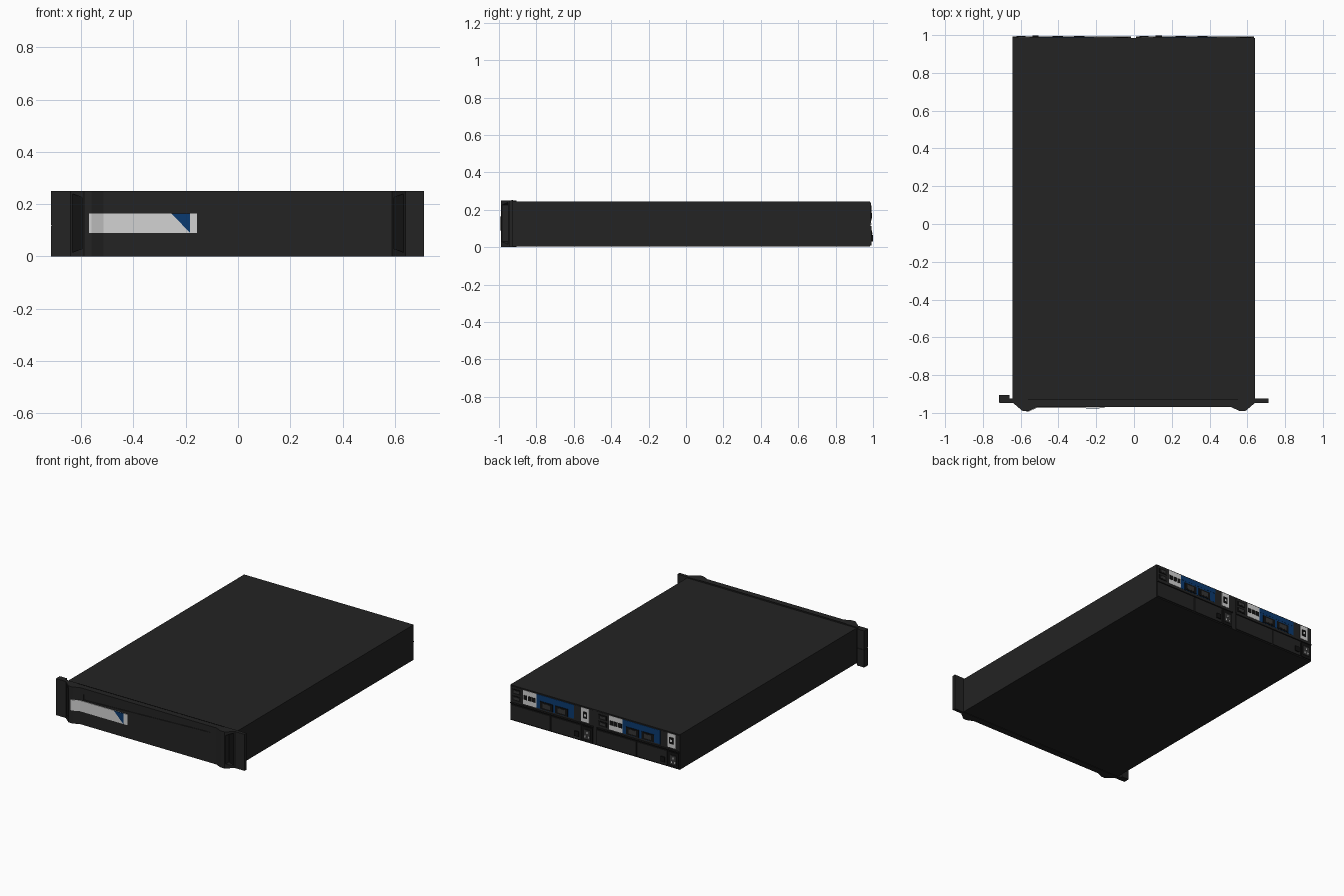
import bpy, bmesh
from mathutils import Vector

old = bpy.data.objects.get("Cube")
if old:
    bpy.data.objects.remove(old, do_unlink=True)


def material(name, r, g, b):
    m = bpy.data.materials.new(name)
    m.use_nodes = True
    m.diffuse_color = (r, g, b, 1)
    m.node_tree.nodes["Principled BSDF"].inputs["Base Color"].default_value = (r, g, b, 1)
    return m


CHARCOAL = material("charcoal", 0.017, 0.017, 0.017)
BLACK = material("black", 0.006, 0.006, 0.006)
GREY = material("dark grey", 0.035, 0.035, 0.035)
WHITE = material("label white", 0.65, 0.65, 0.65)
BLUE = material("label blue", 0.003, 0.042, 0.16)


def prism(name, points, axis, lo, hi, mat):
    """Extrude an outline: (x, y) along z, or (x, z) along y."""
    def place(p, d):
        return Vector((p[0], p[1], d)) if axis == "z" else Vector((p[0], d, p[1]))
    bm = bmesh.new()
    ends = [[bm.verts.new(place(p, d)) for p in points] for d in (lo, hi)]
    bm.faces.new(ends[0])
    bm.faces.new(ends[1])
    n = len(points)
    for i in range(n):
        j = (i + 1) % n
        bm.faces.new((ends[0][i], ends[0][j], ends[1][j], ends[1][i]))
    bmesh.ops.recalc_face_normals(bm, faces=bm.faces)
    mesh = bpy.data.meshes.new(name)
    bm.to_mesh(mesh)
    bm.free()
    mesh.materials.append(mat)
    ob = bpy.data.objects.new(name, mesh)
    bpy.context.collection.objects.link(ob)
    return ob


def box(name, x0, x1, y0, y1, z0, z1, mat):
    return prism(name, [(x0, y0), (x1, y0), (x1, y1), (x0, y1)], "z", z0, z1, mat)


def cut(target, cutter):
    mod = target.modifiers.new(cutter.name, "BOOLEAN")
    mod.operation = "DIFFERENCE"
    mod.solver = "EXACT"
    mod.object = cutter
    cutter.hide_render = True
    bpy.context.view_layer.objects.active = target
    bpy.ops.object.modifier_apply(modifier=mod.name)
    bpy.data.objects.remove(cutter, do_unlink=True)


# Main case
box("chassis", -0.643, 0.64, -0.93, 0.985, 0.003, 0.243, CHARCOAL)

# Front bezel with a bulge at each end
half = [(0.643, -0.925), (0.643, -0.945), (0.59, -0.99), (0.56, -0.99), (0.515, -0.97)]
outline = half + [(-x, y) for x, y in reversed(half)]
bezel = prism("front_bezel", outline, "z", 0, 0.25, CHARCOAL)

# Long tapered recess on the bezel
wedge = [(-0.49, 0.21), (0.48, 0.207), (-0.49, 0.172)]
cut(bezel, prism("wedge_cutter", wedge, "y", -1.05, -0.966, CHARCOAL))

# Grip pockets, rack ears and their dark linings
for side, word in ((-1, "right"), (1, "left")):
    grip = [(0.634, 0.015), (0.634, 0.24), (0.596, 0.225), (0.596, 0.03)]
    grip = [(side * x, z) for x, z in grip]
    cut(bezel, prism("grip_cutter", grip, "y", -1.05, -0.947, CHARCOAL))
    prism(word + "_grip_lining", grip, "y", -0.949, -0.945, BLACK)
    lo, hi = sorted((side * 0.64, side * 0.712))
    box(word + "_ear", lo, hi, -0.947, -0.925, 0, 0.25, CHARCOAL)
box("ear_module_lower", -0.715, -0.66, -0.946, -0.905, 0, 0.119, CHARCOAL)
box("ear_module_upper", -0.715, -0.66, -0.946, -0.905, 0.121, 0.25, CHARCOAL)
box("bezel_top_seam", -0.56, 0.55, -0.932, -0.926, 0.25, 0.251, BLACK)

# Front label, wrapping onto the bulge
wrap = [(-0.57, -0.99), (-0.56, -0.99), (-0.515, -0.97), (-0.156, -0.97)]
strip = wrap + [(x, y - 0.004) for x, y in reversed(wrap)]
prism("front_label", strip, "z", 0.09, 0.164, WHITE)
prism("front_label_triangle", [(-0.255, 0.164), (-0.183, 0.164), (-0.183, 0.09)],
      "y", -0.977, -0.973, BLUE)


# Rear nodes: two identical halves
def rear_node(shift, tag):
    def plate(name, x0, x1, z0, z1, depth, mat):
        return box(f"{tag}_{name}", x0 + shift, x1 + shift, 0.98, 0.985 + depth, z0, z1, mat)

    plate("upper_panel", 0.01, 0.635, 0.13, 0.238, 0.003, CHARCOAL)
    plate("divider_ledge", 0.01, 0.635, 0.12, 0.127, 0.008, CHARCOAL)
    plate("seam", 0.01, 0.635, 0.112, 0.13, 0.001, BLACK)

    # Labels around the expansion ports
    plate("port_label", 0.44, 0.54, 0.14, 0.235, 0.005, WHITE)
    plate("blue_band", 0.155, 0.44, 0.205, 0.235, 0.005, BLUE)
    plate("blue_backing", 0.155, 0.44, 0.14, 0.205, 0.004, BLUE)
    plate("end_label", 0.04, 0.1, 0.14, 0.235, 0.005, WHITE)
    plate("end_label_mark", 0.055, 0.085, 0.165, 0.21, 0.007, BLACK)
    plate("end_label_slot", 0.063, 0.077, 0.18, 0.195, 0.008, WHITE)

    # Sockets
    for i in range(3):
        x = 0.445 + i * 0.032
        plate(f"small_port_{i}", x, x + 0.026, 0.172, 0.202, 0.007, BLACK)
    for i in range(2):
        x = 0.2 + i * 0.115
        plate(f"network_port_{i}", x, x + 0.095, 0.143, 0.193, 0.008, BLACK)
        plate(f"network_port_core_{i}", x + 0.02, x + 0.075, 0.153, 0.183, 0.009, GREY)
        z = 0.145 + i * 0.045
        plate(f"side_port_{i}", 0.56, 0.62, z, z + 0.032, 0.006, BLACK)
        plate(f"side_port_core_{i}", 0.57, 0.61, z + 0.008, z + 0.024, 0.007, GREY)

    # Lower bays, latch and power inlet
    plate("outer_bay", 0.335, 0.635, 0.01, 0.112, 0.007, CHARCOAL)
    plate("inner_bay", 0.1, 0.327, 0.01, 0.112, 0.007, CHARCOAL)
    plate("latch", 0.115, 0.147, 0.03, 0.065, 0.014, BLACK)
    plate("power_inlet", 0.015, 0.092, 0.01, 0.112, 0.006, BLACK)
    plate("power_socket", 0.03, 0.077, 0.03, 0.09, 0.009, GREY)
    for i, (x, z) in enumerate(((0.04, 0.045), (0.066, 0.045), (0.053, 0.073))):
        plate(f"power_pin_{i}", x - 0.004, x + 0.004, z - 0.006, z + 0.006, 0.011, WHITE)


rear_node(0, "left_node")
rear_node(-0.652, "right_node")

# Centre the depth exactly and keep hidden overlap tidy
for ob in bpy.context.collection.objects:
    if ob.type == "MESH":
        ob.data.update()
